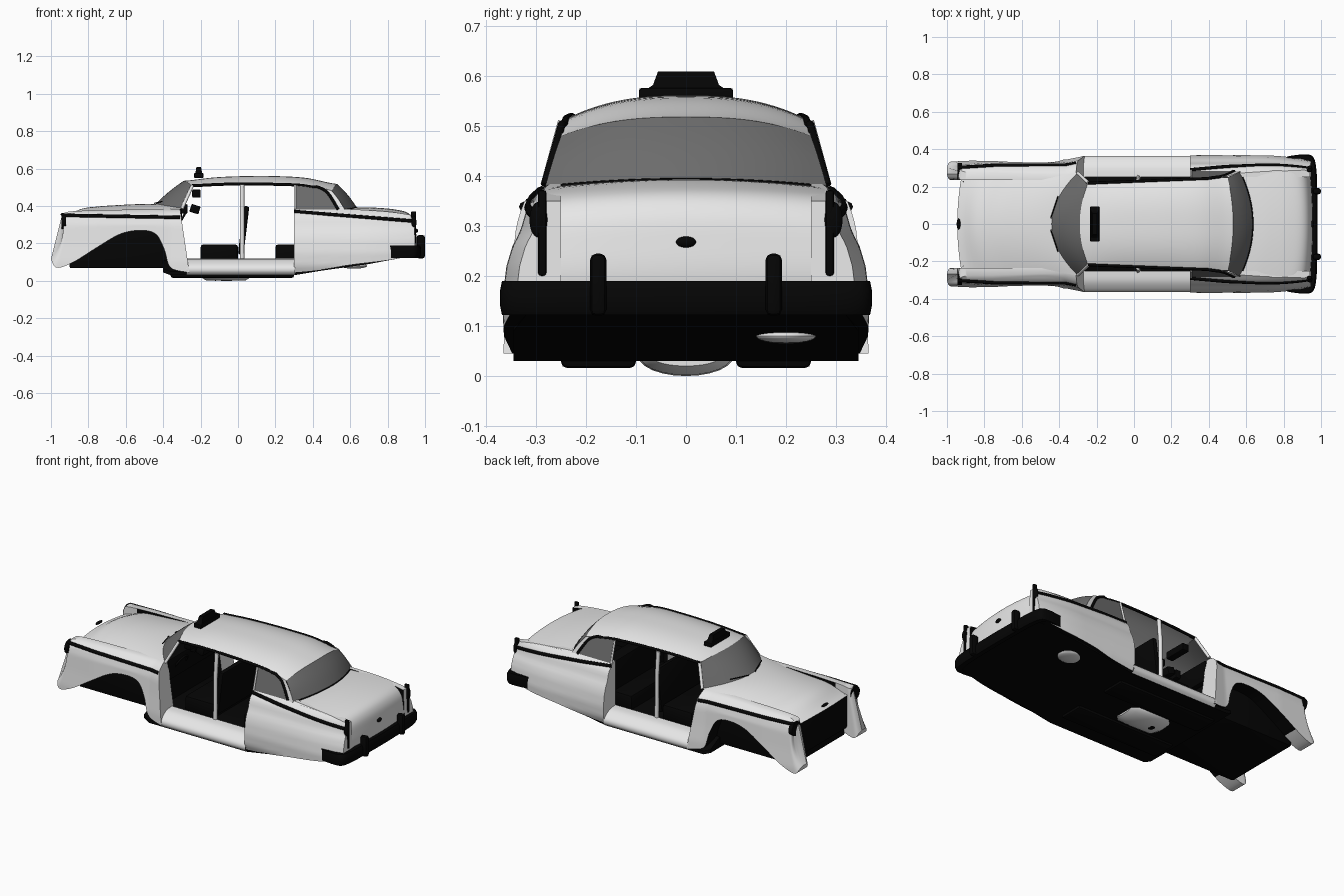
import bpy, bmesh, math
from mathutils import Vector, Matrix

if "Cube" in bpy.data.objects:
    bpy.data.objects.remove(bpy.data.objects["Cube"])


def material(name, c):
    m = bpy.data.materials.new(name)
    m.diffuse_color = (c, c, c, 1)
    m.use_nodes = True
    m.node_tree.nodes["Principled BSDF"].inputs["Base Color"].default_value = m.diffuse_color
    return m


WHITE = material("white paint", 0.8)
BLACK = material("black trim", 0.0015)
GLASS = material("grey glass", 0.15)


def path(*pts):
    """Smooth curve through points, evaluated for t in 0..1."""
    P = [Vector(p) for p in pts]
    n = len(P) - 1

    def f(t):
        i = min(int(t * n), n - 1)
        u = t * n - i
        a, b, c, d = P[max(i - 1, 0)], P[i], P[i + 1], P[min(i + 2, n)]
        return 0.5 * (2 * b + (c - a) * u + (2 * a - 5 * b + 4 * c - d) * u * u
                      + (3 * b - a - 3 * c + d) * u ** 3)
    return f


def table(rows, z):
    """Linear lookup in rows of (key, value), keys ascending."""
    if z <= rows[0][0]:
        return rows[0][1]
    for (a, p), (b, q) in zip(rows, rows[1:]):
        if z <= b:
            return p + (q - p) * (z - a) / (b - a)
    return rows[-1][1]


def finish(name, bm, mats, mirror=False):
    bmesh.ops.recalc_face_normals(bm, faces=bm.faces)
    me = bpy.data.meshes.new(name)
    bm.to_mesh(me)
    bm.free()
    for m in mats:
        me.materials.append(m)
    for p in me.polygons:
        p.use_smooth = True
    me.set_sharp_from_angle(angle=math.radians(38))
    ob = bpy.data.objects.new(name, me)
    bpy.context.collection.objects.link(ob)
    if mirror:
        mod = ob.modifiers.new("mirror", 'MIRROR')
        mod.use_axis = (False, True, False)
    return ob


def loft(name, rings, mats, closed=False, mirror=False, rule=None):
    bm = bmesh.new()
    V = [[bm.verts.new(p) for p in r] for r in rings]
    n = len(V[0])
    for a, b in zip(V, V[1:]):
        for k in range(n if closed else n - 1):
            f = bm.faces.new((a[k], a[(k + 1) % n], b[(k + 1) % n], b[k]))
            if rule:
                f.material_index = rule(k, f.calc_center_median())
    if closed:
        bm.faces.new(V[0])
        bm.faces.new(V[-1])
    return finish(name, bm, mats, mirror)


def surf(name, fn, mat, nu=24, nv=24, mirror=False, v0=-1):
    rings = [[fn(i / nu, v0 + (1 - v0) * j / nv) for j in range(nv + 1)] for i in range(nu + 1)]
    return loft(name, rings, [mat], mirror=mirror)


def box(name, x, y, z, mat, bevel=0.008, tilt=0, mirror=False):
    bm = bmesh.new()
    bmesh.ops.create_cube(bm, size=1)
    size = (x[1] - x[0], y[1] - y[0], z[1] - z[0])
    mid = Vector((sum(x) / 2, sum(y) / 2, sum(z) / 2))
    bmesh.ops.transform(bm, verts=bm.verts, matrix=Matrix.Translation(mid)
                        @ Matrix.Rotation(tilt, 4, 'Y') @ Matrix.Diagonal((*size, 1)))
    bmesh.ops.bevel(bm, geom=bm.edges[:], offset=bevel, segments=2, affect='EDGES', profile=0.5)
    return finish(name, bm, [mat], mirror)


def disc(name, loc, scale, axis, mat, mirror=False):
    """Squashed sphere, or a cylinder along x when axis is 'X'."""
    bm = bmesh.new()
    if axis == 'X':
        bmesh.ops.create_cone(bm, cap_ends=True, segments=32, radius1=1, radius2=1, depth=2,
                              matrix=Matrix.Rotation(math.pi / 2, 4, 'Y'))
    else:
        bmesh.ops.create_uvsphere(bm, u_segments=32, v_segments=16, radius=1)
    bmesh.ops.transform(bm, verts=bm.verts,
                        matrix=Matrix.Translation(loc) @ Matrix.Diagonal((*scale, 1)))
    return finish(name, bm, [mat], mirror)


def tube(name, pts, r, mat, mirror=True, cyclic=False):
    cu = bpy.data.curves.new(name, 'CURVE')
    cu.dimensions = '3D'
    cu.bevel_depth, cu.bevel_resolution, cu.use_fill_caps = r, 2, True
    for s in ((1, -1) if mirror else (1,)):
        sp = cu.splines.new('POLY')
        sp.points.add(len(pts) - 1)
        for q, p in zip(sp.points, pts):
            q.co = (p[0], p[1] * s, p[2], 1)
        sp.use_cyclic_u = cyclic
    cu.materials.append(mat)
    bpy.context.collection.objects.link(bpy.data.objects.new(name, cu))


# Outer half-width of the body sides by position
def front_y(x, z):
    rows = [(.04, .345), (.1, .345), (.2, .335), (.3, .327), (.345, .315), (.365, .295), (.385, .262)]
    return table(rows, z) - max(0, -x - .75) * .05 + max(0, x + .36) * .2


def rear_y(x, z):
    rows = [(.04, .345), (.08, .364), (.15, .368), (.22, .359), (.26, .347), (.29, .331),
            (.33, .32), (.355, .308), (.375, .285), (.39, .265)]
    return table(rows, z) - max(0, x - .65) ** 2 * .3


def side_panel(name, top, bot, inner, yout, nose, bow):
    N, M, rings = 48, 18, []
    for i in range(N + 1):
        s = i / N
        a, b = top(s), bot(s)
        d = min(1, s / .1) if nose else 1
        r = max(.35, math.sqrt(1 - (1 - d) ** 2))
        ring = []
        for k in range(M + 1):
            p = a.lerp(b, k / M)
            x = p.x + bow * math.sin(math.pi * k / M) * (1 - s) ** 6
            yo = yout(x, p.y)
            mid = (yo + inner) / 2
            ring.append((x, mid + (yo - mid) * r, p.y))
        y_in = mid - (mid - inner) * r
        ring += [(ring[-1][0], y_in, b.y), (ring[0][0], y_in, a.y)]
        rings.append(ring)
    loft(name, rings, [WHITE, BLACK], True, True,
         lambda k, c: int(c.x > -.85 and k in (M, M + 1)))


side_panel("front_fender",
           path((-.94, .355), (-.92, .367), (-.87, .373), (-.75, .378), (-.63, .38), (-.52, .382),
                (-.45, .383), (-.4, .384), (-.36, .385), (-.31, .385)),
           path((-1, .115), (-.968, .07), (-.88, .1), (-.76, .175), (-.63, .25), (-.52, .27),
                (-.44, .25), (-.395, .17), (-.36, .07), (-.26, .045)),
           .235, front_y, True, .03)
side_panel("rear_quarter",
           path((.3, .388), (.45, .387), (.6, .383), (.8, .37), (.94, .35)),
           path((.3, .045), (.45, .06), (.6, .085), (.8, .11), (.95, .14)),
           .25, rear_y, False, 0)

# Hood, roof and trunk skins; each path holds (centre height, edge height)
hood_z = path((.33, .32), (.383, .358), (.398, .368), (.405, .375), (.41, .382), (.412, .388))
roof_z = path((.535, .508), (.553, .515), (.56, .517), (.56, .515), (.55, .508), (.518, .48))
trunk_p = path((.635, .392), (.72, .392), (.83, .383), (.905, .365), (.94, .325), (.952, .26), (.955, .2), (.945, .14))


def hood(u, v):
    x0, x1 = -.945 + .02 * v * v, -.44 + .14 * v * v
    c, e = hood_z(u)
    return (x0 + (x1 - x0) * u, v * (.238 + .037 * u ** 3), e + (c - e) * (1 - v * v))


def roof(u, v):
    x0, x1 = -.29 + .045 * v * v, .53 - .03 * v * v
    c, e = roof_z(u)
    return (x0 + (x1 - x0) * u, v * (.22 + .03 * u), e + (c - e) * (1 - abs(v) ** 2.6))


def trunk(u, v):
    p = trunk_p(u)
    return (p.x - v * v * (.07 * (1 - u) ** 3 + .015), v * (.282 + .012 * u), p.y - .018 * v * v * (1 - u))


def cowl(v):
    return Vector((-.44 + .14 * v * v, .275 * v, .412 - .024 * v * v))


def shelf(v):
    return Vector((.635 - .07 * v * v, .282 * v, .392 - .015 * v * v))


def pane(edge, base, bulge):
    def f(u, v):
        p = Vector(edge(v)).lerp(base(v), u)
        return p + Vector((bulge, 0, abs(bulge) * .8)) * math.sin(math.pi * u)
    return f


surf("hood", hood, WHITE)
surf("roof", roof, WHITE, 32, 32)
surf("trunk_lid", trunk, WHITE, 40)
surf("windshield", pane(lambda v: roof(0, v), cowl, -.004), GLASS, 10)
surf("rear_window", pane(lambda v: roof(1, v), shelf, .005), GLASS, 10)

# Quarter windows and rear pillars
glass_y = lambda z: .283 - (z - .38) * .28
arc_in = path((.41, .508), (.475, .475), (.535, .382))
arc_out = path((.50, .483), (.538, .435), (.575, .375))


def strip(f, g):
    def fn(u, v):
        p = f(u).lerp(g(u), v)
        return (p.x, glass_y(p.y), p.y)
    return fn


surf("quarter_window", strip(path((.31, .51), (.31, .45), (.31, .382)), arc_in), GLASS, 12, 6, True, 0)
surf("rear_pillar", strip(arc_in, arc_out), WHITE, 12, 4, True, 0)
tube("quarter_window_post", [(.305, .25, .51), (.305, .285, .382)], .006, WHITE)
tube("windshield_pillar", [(-.3, .272, .385), (-.245, .22, .508)], .009, WHITE)
tube("door_post", [(.022, .235, .515), (.022, .247, .38), (.022, .25, .1)], .012, WHITE)

# Black drip rail around the roof, side strips and window seams
rail = [roof(i / 20 * .86, .99) for i in range(21)]
rail += [(p.x, glass_y(p.y), p.y) for p in (arc_in(t / 8) for t in range(1, 9))]
tube("roof_rail", rail, .008, BLACK)
fx = [-.94 + .63 * i / 20 for i in range(21)]
tube("front_side_strip", [(x, front_y(x, .347 - .01 * (x + .94)) - .002, .35 - .018 * (x + .94)) for x in fx],
     .01, BLACK)
rx = [.3 + .64 * i / 20 for i in range(21)]
tube("rear_side_strip", [(x, rear_y(x, .37 - .08 * (x - .3)) - .002, .37 - .08 * (x - .3)) for x in rx], .01, BLACK)
tube("rear_window_seam", [shelf(i / 12 - 1) for i in range(25)], .004, BLACK, False)
tube("wipers", [(-.445, .03, .415), (-.405, .15, .425)], .003, BLACK)

# Sills between the door openings
sill = path((.25, .12), (.3, .115), (.335, .098), (.36, .075), (.362, .05), (.345, .032))
loft("sill", [[(x, *sill(k / 16)) for k in range(17)] for x in (-.275, 0, .305)], [WHITE], mirror=True)

# Floor, engine bay and underside
floor = [(-.4, .335, .045, .11), (-.36, .345, .03, .11), (.3, .345, .03, .11),
         (.45, .345, .055, .2), (.7, .345, .09, .2), (.94, .31, .135, .2)]
loft("floor_pan", [[(x, -w, b), (x, w, b), (x, w, b + .02), (x, w - .09, t), (x, .09 - w, t), (x, -w, b + .02)]
                   for x, w, b, t in floor], [BLACK], True)
box("engine_bay", (-.9, -.33), (-.246, .246), (.068, .31), BLACK)
box("floor_rib", (-.36, .3), (.1, .25), (.016, .06), BLACK, .012, 0, True)
arc = [math.pi * k / 12 for k in range(13)]
loft("underside_cover", [[(x, -w * math.cos(a), .04 - h * math.sin(a)) for a in arc]
                         for x, w, h in ((-.2, .07, .02), (-.17, .092, .038), (-.06, .095, .04),
                                         (.04, .092, .038), (.07, .07, .02))], [WHITE], True)
disc("cover_opening", (-.12, 0, .012), (.045, .04, .0115), 'Z', BLACK)
disc("rear_underside_plate", (.62, .2, .08), (.07, .06, .015), 'Z', WHITE)
box("rear_bulkhead", (.32, .4), (-.25, .25), (.1, .37), BLACK)

# Grille and lamps
box("grille", (-.925, -.89), (-.238, .238), (.12, .325), BLACK, .012)
disc("headlamp", (-.932, .283, .318), (.012, .044, .042), 'X', BLACK, True)
disc("hood_ornament", (-.938, 0, .355), (.01, .03, .008), 'Z', BLACK)
box("tail_lamp", (.925, .952), (.279, .296), (.2, .372), BLACK, .006, 0, True)
disc("tail_lamp_lens", (.94, .295, .312), (.014, .018, .036), 'Z', BLACK, True)
disc("trunk_handle", (.953, 0, .268), (.01, .02, .011), 'Z', BLACK)

# Rear bumper with upright guards
plan = path((.82, .36), (.9, .368), (.95, .355), (.968, .28), (.972, .14), (.974, 0),
            (.972, -.14), (.968, -.28), (.95, -.355), (.9, -.368), (.82, -.36))
rings = []
for i in range(61):
    p = plan(i / 60)
    q = Vector((p.x - .03, p.y * .95))
    m = Vector((p.x + .008, p.y * 1.01))
    rings.append([(q.x, q.y, .125), (p.x, p.y, .122), (m.x, m.y, .14), (m.x, m.y, .172),
                  (p.x, p.y, .19), (q.x, q.y, .19)])
loft("rear_bumper", rings, [BLACK], True)
box("bumper_guard", (.955, 1.0), (.159, .192), (.12, .245), BLACK, .013, 0, True)

# Roof sign
box("sign_base", (-.235, -.185), (-.094, .094), (.55, .576), BLACK, .005)
loft("roof_sign", [[(-.21 - a, -w, z), (-.21 + a, -w, z), (-.21 + a, w, z), (-.21 - a, w, z)]
                   for a, w, z in ((.018, .078, .574), (.017, .066, .582), (.012, .056, .609))], [BLACK], True)

# Interior
box("dashboard", (-.38, -.3), (-.24, .24), (.26, .385), BLACK)
box("fare_meter", (-.255, -.205), (-.04, .04), (.362, .405), BLACK, .005, .3)
box("meter_bracket", (-.305, -.27), (-.03, .03), (.36, .41), BLACK, .005)
box("front_seat", (-.2, .0), (-.23, .23), (.1, .195), BLACK, .015)
box("front_seat_back", (.015, .045), (-.23, .23), (.14, .4), BLACK, .01, .12)
box("rear_seat", (.2, .34), (-.24, .24), (.1, .195), BLACK, .015)
box("sun_visor", (-.245, -.2), (.03, .17), (.445, .488), BLACK, .006, 0, True)
wheel = Matrix.Translation((-.3, -.12, .33)) @ Matrix.Rotation(math.radians(-60), 4, 'Y')
tube("steering_wheel", [wheel @ Vector((.05 * math.cos(a * math.pi / 12), .05 * math.sin(a * math.pi / 12), 0))
                        for a in range(24)], .006, BLACK, False, True)
